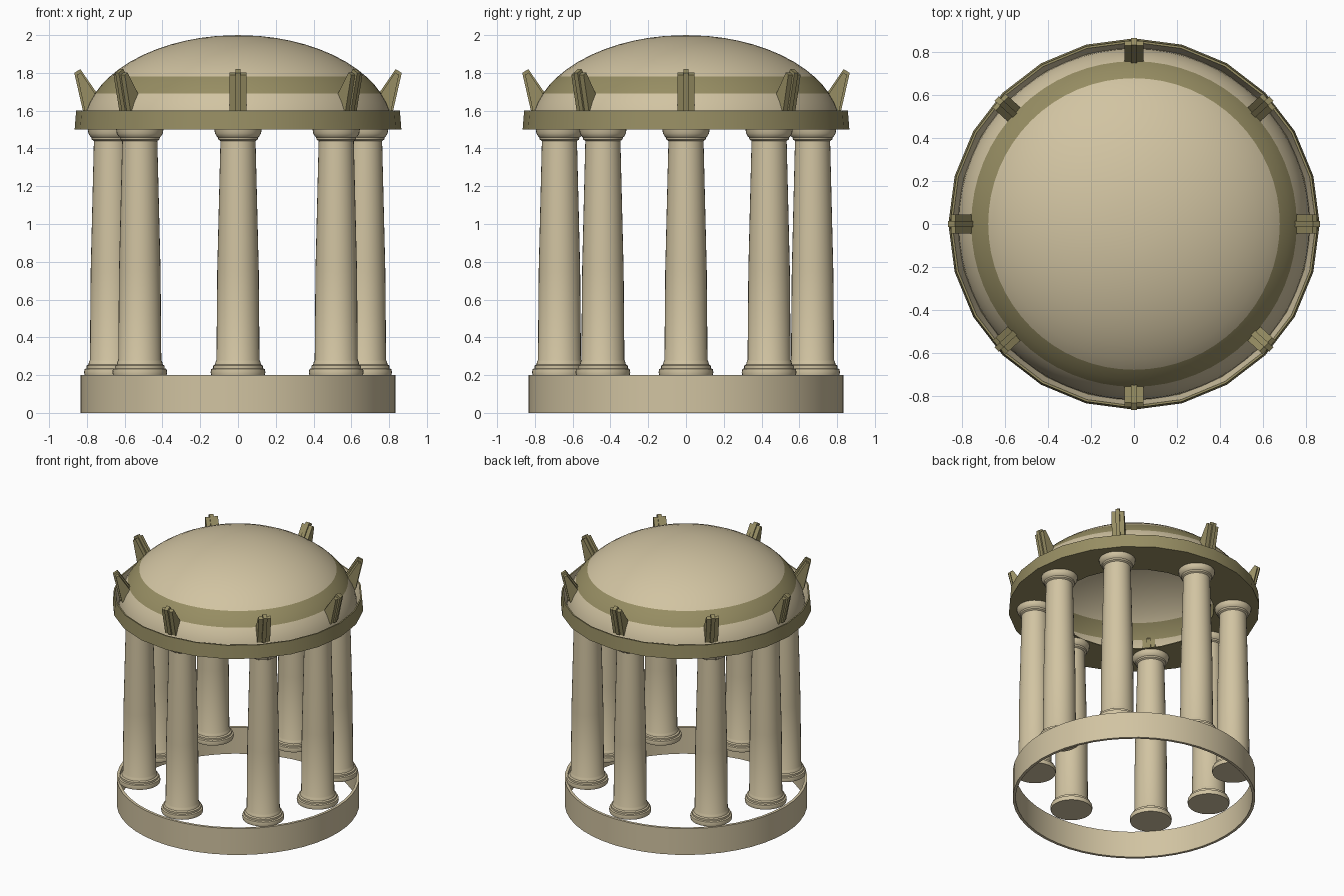
import bpy, bmesh, math
from mathutils import Matrix

if "Cube" in bpy.data.objects:
    bpy.data.objects.remove(bpy.data.objects["Cube"])


def material(name, rgb):
    m = bpy.data.materials.new(name)
    m.diffuse_color = (*rgb, 1)
    m.use_nodes = True
    m.node_tree.nodes["Principled BSDF"].inputs["Base Color"].default_value = m.diffuse_color
    return m


STONE = material("warm_stone", (0.64, 0.55, 0.36))
OLIVE = material("olive_trim", (0.31, 0.27, 0.125))


def finish(bm, name, smooth=True):
    bmesh.ops.recalc_face_normals(bm, faces=bm.faces[:])
    mesh = bpy.data.meshes.new(name)
    bm.to_mesh(mesh)
    bm.free()
    mesh.materials.append(STONE)
    mesh.materials.append(OLIVE)
    ob = bpy.data.objects.new(name, mesh)
    bpy.context.collection.objects.link(ob)
    if smooth:
        bpy.ops.object.select_all(action='DESELECT')
        ob.select_set(True)
        bpy.context.view_layer.objects.active = ob
        bpy.ops.object.shade_smooth_by_angle(angle=math.radians(30))
    return ob


def lathe(name, profile, segs, closed=False, rule=lambda i, z: 0):
    """Revolve (radius, z) points about z; rule picks the colour of each band."""
    bm = bmesh.new()
    rings = []
    for r, z in profile:
        if r < 1e-6:
            rings.append([bm.verts.new((0, 0, z))] * segs)
        else:
            rings.append([bm.verts.new((r * math.cos(2 * math.pi * k / segs),
                                        r * math.sin(2 * math.pi * k / segs), z))
                          for k in range(segs)])
    n = len(profile)
    for i in range(n if closed else n - 1):
        a, b = rings[i], rings[(i + 1) % n]
        zmid = (profile[i][1] + profile[(i + 1) % n][1]) / 2
        for k in range(segs):
            j = (k + 1) % segs
            corners = list(dict.fromkeys((a[k], a[j], b[j], b[k])))
            bm.faces.new(corners).material_index = rule(i, zmid)
    return finish(bm, name)


# open base ring
lathe("base_ring", [(0.835, 0), (0.835, 0.2), (0.815, 0.2), (0.815, 0)], 48, closed=True)

# entablature ring: olive outside and below, stone on the inner slope
lathe("roof_ring", [(0.55, 1.5), (0.865, 1.5), (0.857, 1.6), (0.847, 1.6),
                    (0.822, 1.506), (0.55, 1.506)], 24, closed=True,
      rule=lambda i, z: 0 if i == 3 else 1)

# dome: half ellipsoid with an olive band
heights = [1.506, 1.55, 1.6, 1.645, 1.69, 1.735, 1.78, 1.82, 1.86, 1.895,
           1.925, 1.95, 1.97, 1.985, 1.995, 2.0]
lathe("dome", [(0.82 * math.sqrt(max(0, 1 - ((z - 1.5) / 0.5) ** 2)), z) for z in heights],
      64, rule=lambda i, z: 1 if 1.69 < z < 1.78 else 0)

# eight tapered columns
column_profile = [(0, 0.2), (0.142, 0.2), (0.145, 0.215), (0.142, 0.232), (0.132, 0.236),
                  (0.132, 0.25), (0.122, 0.256), (0.118, 0.272), (0.114, 0.28),
                  (0.110, 0.75), (0.093, 1.44), (0.104, 1.447), (0.106, 1.458),
                  (0.113, 1.464), (0.122, 1.48), (0.125, 1.5), (0, 1.5)]
spots = [(0.67, 0), (0.52, 0.44), (0, 0.67), (-0.52, 0.44),
         (-0.67, 0), (-0.52, -0.44), (0, -0.67), (0.52, -0.44)]
first = lathe("column_1", column_profile, 32)
first.location = (*spots[0], 0)
for n, (x, y) in enumerate(spots[1:], 2):
    c = first.copy()
    c.name = f"column_{n}"
    c.location = (x, y, 0)
    bpy.context.collection.objects.link(c)


# roof ornaments: a tall centre leaf between two slightly smaller ones
def plate(bm, outline, y0, y1):
    lo = [bm.verts.new((r, y0, z)) for r, z in outline]
    hi = [bm.verts.new((r, y1, z)) for r, z in outline]
    faces = [bm.faces.new(lo), bm.faces.new(hi)]
    for k in range(len(outline)):
        j = (k + 1) % len(outline)
        faces.append(bm.faces.new((lo[k], lo[j], hi[j], hi[k])))
    for f in faces:
        f.material_index = 1


centre = [(0.82, 1.595), (0.867, 1.8), (0.835, 1.82), (0.745, 1.69), (0.78, 1.595)]
side = [(0.81, 1.595), (0.852, 1.79), (0.832, 1.802), (0.757, 1.69), (0.785, 1.595)]
for n, a in enumerate((0, 42.4, 90, 137.6, 180, 222.4, 270, 317.6), 1):
    bm = bmesh.new()
    plate(bm, centre, -0.014, 0.014)
    plate(bm, side, -0.044, -0.014)
    plate(bm, side, 0.014, 0.044)
    bmesh.ops.transform(bm, matrix=Matrix.Rotation(math.radians(a), 4, 'Z'), verts=bm.verts[:])
    finish(bm, f"roof_ornament_{n}", smooth=False)
